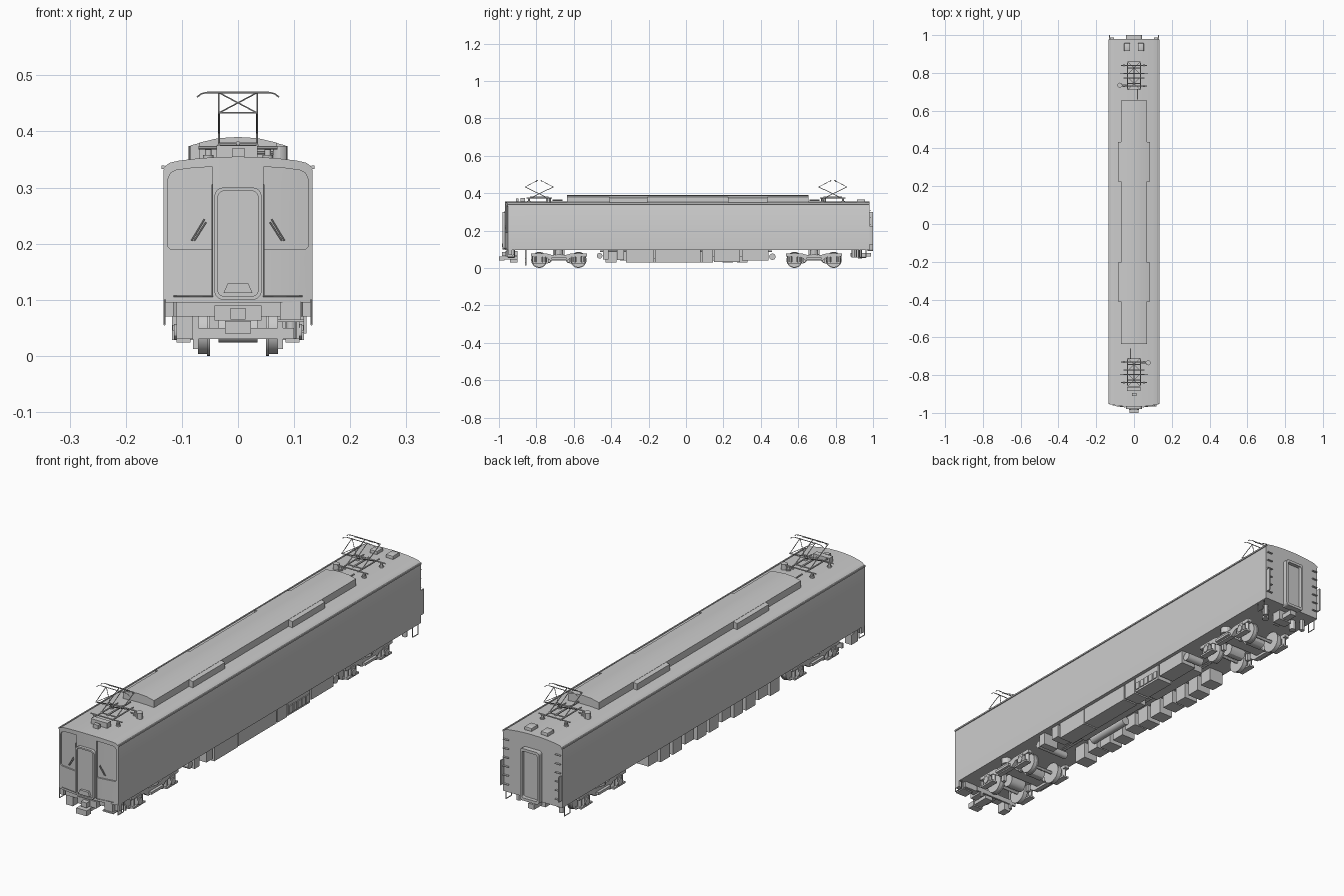
import bpy, bmesh, math
from mathutils import Vector, Matrix


def finish(name, bm):
    bmesh.ops.recalc_face_normals(bm, faces=bm.faces)
    me = bpy.data.meshes.new(name)
    bm.to_mesh(me)
    bm.free()
    ob = bpy.data.objects.new(name, me)
    bpy.context.collection.objects.link(ob)
    return ob


def boxes(name, items, bevel=0):
    """items: (x0, x1, y0, y1, z0, z1)"""
    bm = bmesh.new()
    for x0, x1, y0, y1, z0, z1 in items:
        size = (abs(x1 - x0), abs(y1 - y0), abs(z1 - z0))
        m = Matrix.Translation(((x0 + x1) / 2, (y0 + y1) / 2, (z0 + z1) / 2)) @ Matrix.Diagonal((*size, 1))
        bmesh.ops.create_cube(bm, size=1, matrix=m)
    if bevel:
        bmesh.ops.bevel(bm, geom=bm.edges[:], offset=bevel, segments=2, profile=0.5, affect='EDGES')
    return finish(name, bm)


def rods(name, segs, r=0.0013, n=6):
    """segs: (start, end) or (start, end, radius)"""
    bm = bmesh.new()
    for s in segs:
        a, b = Vector(s[0]), Vector(s[1])
        rad = s[2] if len(s) > 2 else r
        d = b - a
        m = Matrix.Translation((a + b) / 2) @ d.to_track_quat('Z', 'Y').to_matrix().to_4x4()
        bmesh.ops.create_cone(bm, cap_ends=True, segments=n, radius1=rad, radius2=rad, depth=d.length, matrix=m)
    return finish(name, bm)


def prism(name, prof, a0, a1, axis='y', bend=False):
    bm = bmesh.new()
    f = bm.faces.new([bm.verts.new((p, a0, q) if axis == 'y' else (a0, p, q)) for p, q in prof])
    d = (0, a1 - a0, 0) if axis == 'y' else (a1 - a0, 0, 0)
    ext = bmesh.ops.extrude_face_region(bm, geom=[f], use_keep_orig=True)
    bmesh.ops.translate(bm, vec=d, verts=[g for g in ext['geom'] if isinstance(g, bmesh.types.BMVert)])
    if bend:  # bow the front end
        for i in range(-6, 7):
            bmesh.ops.bisect_plane(bm, geom=bm.verts[:] + bm.edges[:] + bm.faces[:],
                                   plane_co=(i * 0.0201, 0, 0), plane_no=(1, 0, 0))
        for v in bm.verts:
            if v.co.y < -0.9:
                v.co.y += 0.85 * v.co.x ** 2
    return finish(name, bm)


def sym(half):
    return half + [(-x, z) for x, z in reversed(half) if x > 1e-6]


def rrect(cx, cz, hw, hh, r, n=5):
    pts = []
    for k, (sx, sz) in enumerate([(1, 1), (-1, 1), (-1, -1), (1, -1)]):
        for i in range(n + 1):
            t = math.pi / 2 * (k + i / n)
            pts.append((cx + sx * (hw - r) + r * math.cos(t), cz + sz * (hh - r) + r * math.sin(t)))
    return pts


def cut(ob, cutter):
    m = ob.modifiers.new('cut', 'BOOLEAN')
    m.object, m.operation, m.solver = cutter, 'DIFFERENCE', 'EXACT'
    bpy.context.view_layer.objects.active = ob
    bpy.ops.object.modifier_apply(modifier=m.name)
    bpy.data.objects.remove(cutter)


# Body shell with bowed front and recessed windscreen panels
body = prism('body', sym([(0.133, 0.095), (0.133, 0.33), (0.130, 0.338), (0.122, 0.344),
                          (0.105, 0.348), (0.07, 0.352), (0.035, 0.3545), (0, 0.355)]), -0.968, 0.98, bend=True)
for s in (-1, 1):
    panel = [(0.045, 0.19), (0.12, 0.19), (0.125, 0.195), (0.125, 0.315), (0.12, 0.326),
             (0.11, 0.331), (0.08, 0.335), (0.045, 0.337)]
    cut(body, prism('panel_cutter', [(s * x, z) for x, z in panel], -1.0, -0.962, bend=True))
boxes('rain_gutters', [(s * 0.131, s * 0.136, -0.953, 0.978, 0.333, 0.339) for s in (-1, 1)])

# Front door, frame, step, rails and wipers
frame = prism('front_door_frame', rrect(0, 0.2, 0.042, 0.1, 0.016), -0.98, -0.955)
cut(frame, prism('door_cutter', rrect(0, 0.2, 0.036, 0.094, 0.012), -1.0, -0.974))
prism('front_door_step', [(-0.026, 0.112), (0.026, 0.112), (0.018, 0.13), (-0.018, 0.13)], -0.984, -0.972)
front = []
for s in (-1, 1):
    front += [((s * 0.046, -0.969, 0.105), (s * 0.046, -0.969, 0.305)),
              ((s * 0.06, -0.966, 0.243), (s * 0.083, -0.964, 0.205)),
              ((s * 0.057, -0.966, 0.238), (s * 0.078, -0.964, 0.205)),
              ((s * 0.045, -0.97, 0.106), (s * 0.115, -0.961, 0.106))]
rods('front_rails_and_wipers', front)

# Rear gangway, end plates and climbing rungs
gang = prism('rear_gangway', rrect(0, 0.195, 0.043, 0.105, 0.012), 0.97, 1.0)
cut(gang, prism('gangway_cutter', rrect(0, 0.195, 0.034, 0.094, 0.008), 0.985, 1.1))
boxes('rear_side_plates', [(s * 0.128, s * 0.132, 0.975, 1.0, 0.125, 0.225) for s in (-1, 1)])
boxes('rear_rungs', [(s * 0.105, s * 0.128, 0.975, 0.988, 0.125 + i * 0.036, 0.128 + i * 0.036)
                     for s in (-1, 1) for i in range(6)])

# Corner foot steps
steps = []
for s in (-1, 1):
    for y in (-0.935, 0.945):
        a, b = y - 0.018, y + 0.018
        steps += [((s * 0.131, a, 0.1), (s * 0.131, a, 0.056)), ((s * 0.131, b, 0.1), (s * 0.131, b, 0.056)),
                  ((s * 0.131, a, 0.056), (s * 0.131, b, 0.056))]
rods('foot_steps', steps, 0.002)
boxes('corner_skirts', [(s * 0.115, s * 0.133, -0.95, -0.93, 0.07, 0.097) for s in (-1, 1)])

# Couplers and end gear
boxes('front_coupler', [(-0.042, 0.042, -0.965, -0.90, 0.063, 0.09), (-0.013, 0.013, -0.985, -0.9, 0.065, 0.085),
                        (-0.023, 0.023, -1.0, -0.97, 0.04, 0.062), (-0.018, 0.018, -0.985, -0.9, 0.045, 0.06)])
boxes('front_beam', [(-0.11, 0.11, -0.945, -0.915, 0.07, 0.097), (-0.11, -0.08, -0.94, -0.9, 0.03, 0.07),
                     (0.07, 0.118, -0.965, -0.92, 0.06, 0.065), (0.075, 0.112, -0.96, -0.925, 0.065, 0.097),
                     (-0.1, 0.1, -0.862, -0.854, 0.03, 0.05), (-0.08, -0.07, -0.862, -0.854, 0.012, 0.097),
                     (0.07, 0.08, -0.862, -0.854, 0.012, 0.097)])
boxes('rear_coupler', [(-0.014, 0.014, 0.88, 0.99, 0.06, 0.08), (-0.03, 0.03, 0.9, 0.94, 0.055, 0.098)])
rods('rear_hose_drums', [((s * 0.07, 0.9, 0.1), (s * 0.07, 0.9, 0.055), 0.014) for s in (-1, 1)]
     + [((s * 0.095, 0.93, 0.1), (s * 0.095, 0.93, 0.05), 0.01) for s in (-1, 1)], n=12)


# Roof ventilation housing, stepped in plan
def housing(name, w, ze, y0, y1):
    prism(name, sym([(w, 0.345), (w, ze), (0.035, 0.388), (0, 0.39)]), y0, y1)


housing('roof_housing_main', 0.069, 0.38, -0.635, 0.655)
housing('roof_housing_wide_front', 0.085, 0.375, -0.41, -0.205)
housing('roof_housing_wide_rear', 0.085, 0.375, 0.225, 0.435)
boxes('rear_roof_boxes', [(s * 0.02, s * 0.052, 0.915, 0.957, 0.348, 0.367) for s in (-1, 1)], 0.002)
boxes('front_roof_box', [(-0.038, 0.035, -0.885, -0.862, 0.35, 0.375), (-0.01, 0.012, -0.91, -0.895, 0.35, 0.37)])


# Pantographs, the rear one turned half round
def pantograph(name, s):
    P = lambda x, y, z: (s * x, s * (y - 0.785), z)
    seg = []
    for x in (-0.034, 0.034):
        for d in (-1, 1):
            seg += [(P(x, -d * 0.04, 0.377), P(x, d * 0.075, 0.433), 0.0018),
                    (P(x, d * 0.075, 0.433), P(x, d * 0.008, 0.469), 0.0014)]
        seg.append((P(x, -0.068, 0.375), P(x, 0.068, 0.375), 0.003))
    for d in (-1, 1):
        e = d * 0.075
        seg += [(P(-0.034, e, 0.433), P(0.034, e, 0.433)),
                (P(-0.034, e, 0.433), P(0.034, d * 0.008, 0.469)),
                (P(0.034, e, 0.433), P(-0.034, d * 0.008, 0.469)),
                (P(-0.036, -d * 0.04, 0.377), P(0.036, -d * 0.04, 0.377), 0.003),
                (P(-0.07, d * 0.055, 0.371), P(0.07, d * 0.055, 0.371), 0.003),
                (P(-0.055, d * 0.012, 0.4695), P(0.055, d * 0.012, 0.4695), 0.0018)]
        for h in (-1, 1):
            seg += [(P(h * 0.055, d * 0.012, 0.4695), P(h * 0.066, d * 0.012, 0.467)),
                    (P(h * 0.066, d * 0.012, 0.467), P(h * 0.073, d * 0.012, 0.461))]
    seg += [(P(0, 0.05, 0.379), P(0, -0.05, 0.379), 0.004),
            (P(-0.018, 0.07, 0.362), P(-0.018, 0.125, 0.362), 0.003),
            (P(0.035, 0.05, 0.362), P(0.07, 0.05, 0.362), 0.003)]
    rods(name + '_linkage', seg)
    rods(name + '_insulators', [(P(x, y, 0.346), P(x, y, z), r) for x in (-0.053, 0.053)
                                for y in (-0.055, 0.055) for z, r in ((0.368, 0.006), (0.358, 0.009))]
         + [(P(0.075, 0.05, 0.345), P(0.075, 0.05, 0.374), 0.013)], n=12)


pantograph('front_pantograph', 1)
pantograph('rear_pantograph', -1)


# Bogies
def bogie(name, c):
    wheels, small = [], []
    for d in (-0.105, 0.105):
        y = c + d
        small.append(((-0.1, y, 0.043), (0.1, y, 0.043), 0.007))
        for s in (-1, 1):
            wheels += [((s * 0.05, y, 0.043), (s * 0.055, y, 0.043), 0.043),
                       ((s * 0.055, y, 0.043), (s * 0.071, y, 0.043), 0.040)]
            small += [((s * 0.09, y, 0.043), (s * 0.114, y, 0.043), 0.014),
                      ((s * 0.095, y - 0.026, 0.03), (s * 0.095, y - 0.026, 0.07), 0.009),
                      ((s * 0.095, y + 0.026, 0.03), (s * 0.095, y + 0.026, 0.07), 0.009)]
        small.append(((-0.035, c + d * 0.58, 0.05), (0.035, c + d * 0.58, 0.05), 0.026))
    for s in (-1, 1):
        small.append(((s * 0.095, c, 0.07), (s * 0.095, c, 0.1), 0.022))
        prism(name + '_side_frame', [(c + y, z) for y, z in
              [(-0.15, 0.062), (-0.15, 0.076), (-0.06, 0.076), (-0.04, 0.07), (0.04, 0.07), (0.06, 0.076),
               (0.15, 0.076), (0.15, 0.062), (0.07, 0.058), (0.045, 0.04), (-0.045, 0.04), (-0.07, 0.058)]],
              s * 0.086, s * 0.106, 'x')
    rods(name + '_wheels', wheels, n=28)
    rods(name + '_axles_and_springs', small, n=12)
    items = [(-0.1, 0.1, c - 0.025, c + 0.025, 0.05, 0.075), (-0.03, 0.03, c - 0.03, c + 0.03, 0.07, 0.1)]
    for s in (-1, 1):
        items += [(s * 0.106, s * 0.117, c - 0.04, c + 0.04, 0.045, 0.055)]
        for d in (-0.105, 0.105):
            items += [(s * 0.085, s * 0.11, c + d - 0.036, c + d + 0.036, 0.024, 0.031),
                      (s * 0.085, s * 0.11, c + d - 0.014, c + d + 0.014, 0.03, 0.066)]
        items += [(s * 0.056, s * 0.07, c + e * 0.052 - 0.007, c + e * 0.052 + 0.007, 0.03, 0.06) for e in (-1, 1)]
    boxes(name + '_bolster_and_boxes', items)


bogie('front_bogie', -0.68)
bogie('rear_bogie', 0.685)

# Underfloor equipment: large cases on the right, a row of small cases on the left
boxes('right_equipment', [(0.05, 0.118, a, b, z, 0.097) for a, b, z in
      [(-0.445, -0.415, 0.045), (-0.37, -0.332, 0.042), (-0.32, -0.17, 0.028), (-0.166, 0.078, 0.03),
       (0.085, 0.145, 0.03), (0.15, 0.29, 0.032), (0.3, 0.44, 0.04)]]
      + [(0.0, 0.05, -0.3, 0.07, 0.05, 0.097), (-0.02, 0.05, 0.12, 0.4, 0.06, 0.097)])
boxes('right_vents', [(0.117, 0.122, 0.155 + i * 0.027, 0.176 + i * 0.027, 0.04, 0.07) for i in range(5)])
boxes('left_equipment', [(-0.118, -0.055, -0.43 + i * 0.078, -0.372 + i * 0.078, 0.028 + 0.012 * (i % 3 == 1), 0.097)
                         for i in range(11)])
rods('air_tanks', [((0.04, 0.462, 0.06), (0.115, 0.462, 0.06), 0.017), ((-0.03, -0.462, 0.065), (0.11, -0.462, 0.065), 0.015),
                   ((-0.04, -0.3, 0.07), (-0.04, -0.1, 0.07), 0.018)], n=16)
rods('floor_pipes', [((x, -0.46, 0.088), (x, 0.46, 0.088)) for x in (-0.015, -0.025)], 0.004)

# Smooth the rounded parts, keep edges crisp
bpy.ops.object.select_all(action='DESELECT')
for ob in bpy.context.scene.objects:
    ob.select_set(True)
bpy.context.view_layer.objects.active = body
bpy.ops.object.shade_smooth_by_angle(angle=math.radians(30))
